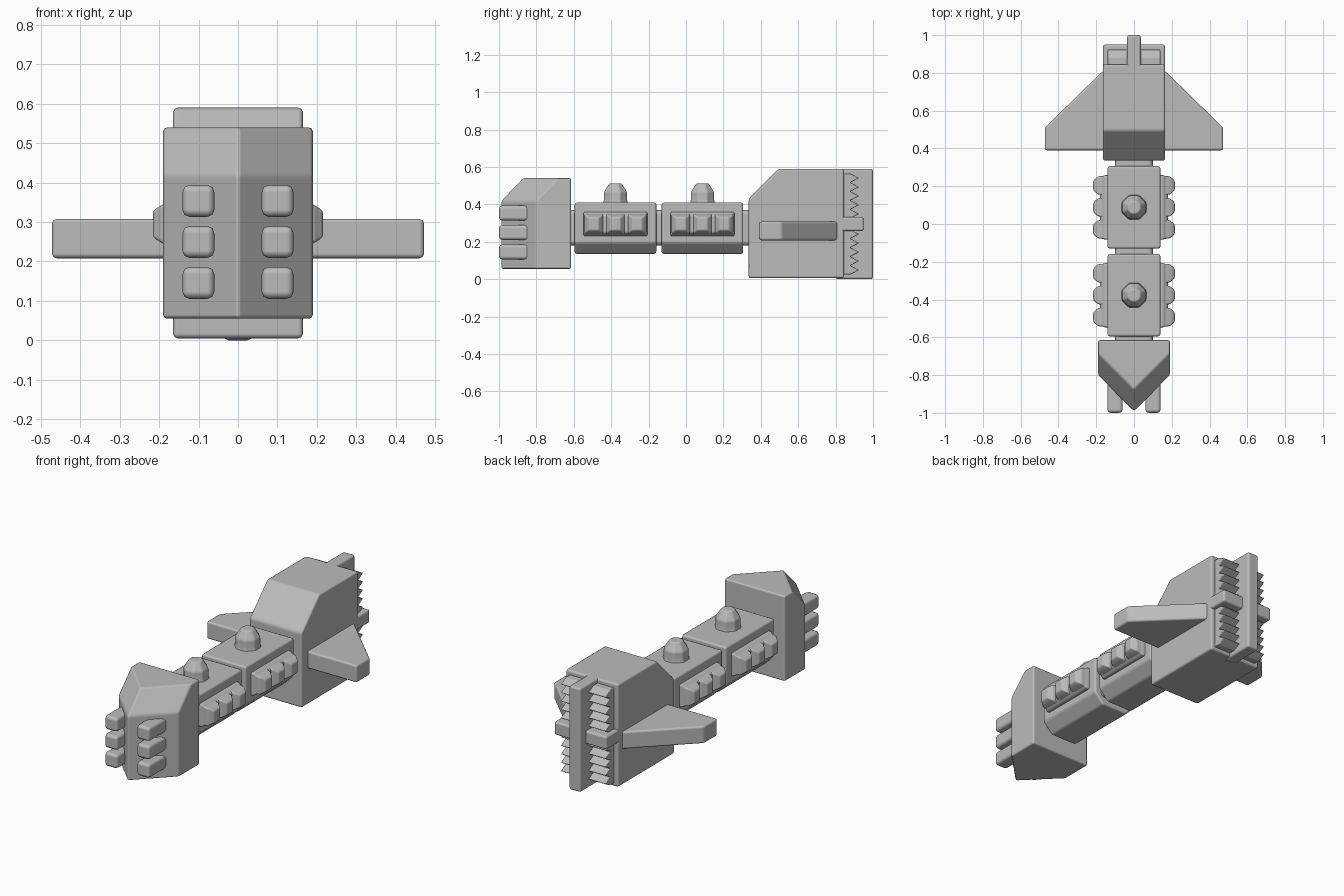
import bpy, bmesh, math
from mathutils import Vector

cube = bpy.data.objects.get("Cube")
if cube:
    bpy.data.objects.remove(cube, do_unlink=True)

grey = bpy.data.materials.new("hull grey")
grey.use_nodes = True
GREY = (0.5, 0.5, 0.5, 1)
grey.diffuse_color = GREY
grey.node_tree.nodes["Principled BSDF"].inputs["Base Color"].default_value = GREY


def loft(name, rings, bevel=0.012):
    """Skin a stack of matching rings, cap both ends and round the edges."""
    bm = bmesh.new()
    loops = [[bm.verts.new(p) for p in ring] for ring in rings]
    n = len(loops[0])
    for a, b in zip(loops, loops[1:]):
        for i in range(n):
            j = (i + 1) % n
            bm.faces.new((a[i], a[j], b[j], b[i]))
    bm.faces.new(loops[0][::-1])
    bm.faces.new(loops[-1])
    bmesh.ops.recalc_face_normals(bm, faces=bm.faces)
    mesh = bpy.data.meshes.new(name)
    bm.to_mesh(mesh)
    bm.free()
    mesh.materials.append(grey)
    obj = bpy.data.objects.new(name, mesh)
    bpy.context.collection.objects.link(obj)
    mod = obj.modifiers.new("rounded edges", "BEVEL")
    mod.width, mod.segments, mod.limit_method = bevel, 2, "ANGLE"
    mod.angle_limit = math.radians(25)
    mod.harden_normals = True
    mesh.shade_smooth()
    return obj


def prism(name, profile, axis, lo, hi, bevel=0.012):
    """Extrude a 2D profile along x, y or z between two positions."""
    def place(p, t):
        c = list(p)
        c.insert(axis, t)
        return Vector(c)
    return loft(name, [[place(p, t) for p in profile] for t in (lo, hi)], bevel)


def box(name, x, y, z, bevel=0.012):
    rect = [(x[0], y[0]), (x[1], y[0]), (x[1], y[1]), (x[0], y[1])]
    return prism(name, rect, 2, z[0], z[1], bevel)


# Wedge-shaped head with a chamfer over the prow
def prow(shift, z):
    pts = [(-0.19, -0.615), (-0.19, -0.8), (0, -0.99), (0.19, -0.8), (0.19, -0.615)]
    return [(x, y + (shift if y < -0.7 else 0), z) for x, y in pts]


loft("head", [prow(0, 0.055), prow(0, 0.42), prow(0.115, 0.54)], 0.01)

# Gun barrels flanking the prow
for side, label in ((-1, "right"), (1, "left")):
    for row in range(3):
        z = 0.143 + row * 0.104
        a, b = sorted((side * 0.06, side * 0.141))
        box(f"gun_{label}_{row + 1}", (a, b), (-1.0, -0.75), (z - 0.038, z + 0.043), 0.018)

# Spine linking all sections
box("spine", (-0.1, 0.1), (-0.7, 0.4), (0.18, 0.37), 0.025)

# Two middle modules with a dome and side turret strips
hull = [(-0.14, 0.41), (-0.14, 0.195), (-0.08, 0.135),
        (0.08, 0.135), (0.14, 0.195), (0.14, 0.41)]
for section, cy in (("front", -0.377), ("rear", 0.088)):
    prism(f"{section}_module", hull, 1, cy - 0.218, cy + 0.218)

    rings = []
    for r, z in ((0.073, 0.4), (0.067, 0.425), (0.067, 0.465), (0.036, 0.512)):
        turn = [math.pi * (i + 0.5) / 4 for i in range(8)]
        rings.append([(r * math.cos(t), cy + r * math.sin(t), z) for t in turn])
    loft(f"{section}_dome", rings, 0.008)

    for side, label in ((-1, "right"), (1, "left")):
        def slab(x, y, hy, hz):
            return [(side * x, y + sy * hy, 0.295 + sz * hz)
                    for sy, sz in ((-1, -1), (1, -1), (1, 1), (-1, 1))]
        loft(f"{section}_strip_{label}",
             [slab(0.12, cy, 0.172, 0.066), slab(0.155, cy, 0.17, 0.064),
              slab(0.18, cy, 0.16, 0.045)], 0.008)
        for k in (-1, 0, 1):
            y = cy + k * 0.116
            loft(f"{section}_turret_{label}_{k + 2}",
                 [slab(0.15, y, 0.052, 0.058), slab(0.19, y, 0.048, 0.05),
                  slab(0.216, y, 0.026, 0.034)], 0.008)

# Engine block with sloped front
engine = [(0.335, 0.005), (0.335, 0.43), (0.495, 0.59), (0.845, 0.59), (0.845, 0.005)]
prism("engine_block", engine, 0, -0.165, 0.165)

# Swept wings
for side, label in ((-1, "right"), (1, "left")):
    plan = [(0.12, 0.39), (0.472, 0.39), (0.472, 0.51), (0.165, 0.81), (0.12, 0.81)]
    prism(f"wing_{label}", [(side * x, y) for x, y in plan], 2, 0.208, 0.308)

# Crossed tail fins
box("tail_fin", (-0.036, 0.036), (0.8, 1.0), (0.0, 0.59))
box("tail_crossbar", (-0.165, 0.165), (0.8, 0.95), (0.257, 0.333))

# Serrated engine grilles above and below the crossbar
for label, z0 in (("lower", 0.025), ("upper", 0.325)):
    teeth, pitch = 5, 0.048
    saw = [(0.82, z0), (0.88, z0)]
    for i in range(teeth):
        saw += [(0.925, z0 + (i + 0.5) * pitch), (0.88, z0 + (i + 1) * pitch)]
    saw.append((0.82, z0 + teeth * pitch))
    prism(f"grille_{label}", saw, 0, -0.14, 0.14, 0.004)
